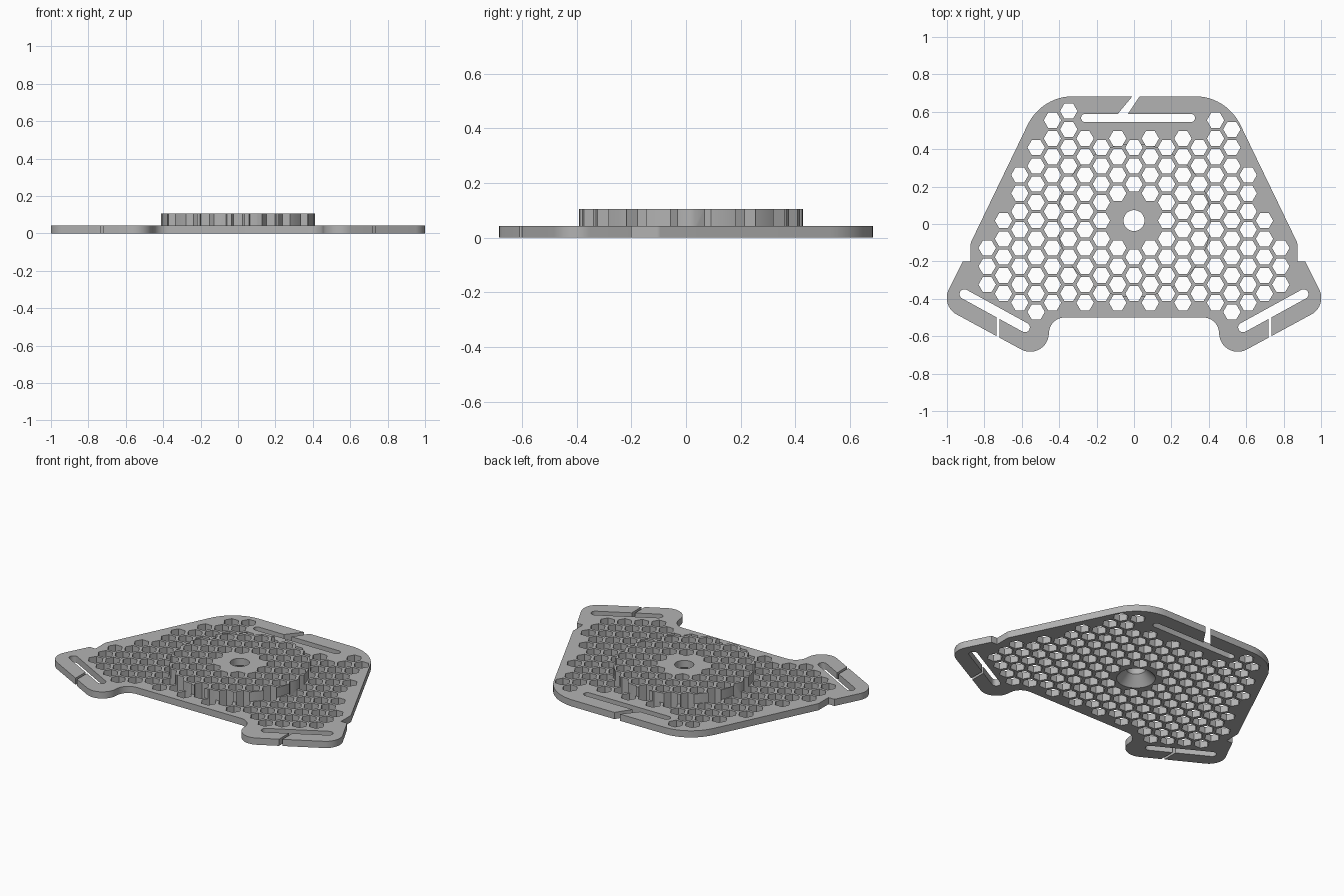
import bpy, bmesh, math
from mathutils import Vector

old = bpy.data.objects.get("Cube")
if old:
    bpy.data.objects.remove(old, do_unlink=True)

PLATE_TOP, HUB_TOP = 0.043, 0.105
CENTRE_Y = 0.018

gray = bpy.data.materials.new("plain_gray")
gray.use_nodes = True
gray.diffuse_color = (0.45, 0.45, 0.45, 1)
gray.node_tree.nodes["Principled BSDF"].inputs["Base Color"].default_value = (0.45, 0.45, 0.45, 1)


def loft(bm, rings):
    """Closed solid through rings of (outline points, height)."""
    loops = [[bm.verts.new((p[0], p[1], z)) for p in pts] for pts, z in rings]
    for a, b in zip(loops, loops[1:]):
        for i in range(len(a)):
            j = (i + 1) % len(a)
            bm.faces.new((a[i], a[j], b[j], b[i]))
    bm.faces.new(loops[0][::-1])
    bm.faces.new(loops[-1])


def make_object(name, solids):
    bm = bmesh.new()
    for rings in solids:
        loft(bm, rings)
    bmesh.ops.recalc_face_normals(bm, faces=bm.faces)
    mesh = bpy.data.meshes.new(name)
    bm.to_mesh(mesh)
    bm.free()
    mesh.materials.append(gray)
    ob = bpy.data.objects.new(name, mesh)
    bpy.context.collection.objects.link(ob)
    return ob


def through(pts):
    return [(pts, -0.05), (pts, 0.2)]


def ring(x, y, r, n):
    return [(x + r * math.cos(math.tau * i / n), y + r * math.sin(math.tau * i / n)) for i in range(n)]


def rounded(corners, steps=12):
    """Outline with every (x, y, radius) corner filleted."""
    out = []
    for i, (x, y, r) in enumerate(corners):
        p = Vector((x, y))
        if r == 0:
            out.append(p)
            continue
        a = (Vector(corners[i - 1][:2]) - p).normalized()
        b = (Vector(corners[(i + 1) % len(corners)][:2]) - p).normalized()
        half = a.angle(b) / 2
        mid = p + (a + b).normalized() * (r / math.sin(half))
        t = r / math.tan(half)
        u, v = p + a * t - mid, p + b * t - mid
        sweep = u.angle_signed(v)
        for k in range(steps + 1):
            ang = -sweep * k / steps
            c, s = math.cos(ang), math.sin(ang)
            out.append(mid + Vector((u.x * c - u.y * s, u.x * s + u.y * c)))
    return out


def capsule(a, b, r, n=10):
    """Slot outline with round ends at a and b."""
    base = math.atan2(b[1] - a[1], b[0] - a[0])
    pts = []
    for (x, y), start in ((b, base - math.pi / 2), (a, base + math.pi / 2)):
        for k in range(n + 1):
            ang = start + math.pi * k / n
            pts.append((x + r * math.cos(ang), y + r * math.sin(ang)))
    return pts


def boolean(target, tool, operation):
    mod = target.modifiers.new(tool.name, 'BOOLEAN')
    mod.object, mod.operation, mod.solver = tool, operation, 'EXACT'


# Plate outline: right half mirrored to the other side
half = [(0.455, -0.5, 0.085), (0.455, -0.751, 0.1), (1.034, -0.437, 0.1), (0.915, -0.2, 0),
        (0.873, -0.2, 0), (0.873, -0.1, 0.03), (0.495, 0.683, 0.27)]
outline = rounded(half + [(-x, y, r) for x, y, r in reversed(half)])
plate = make_object("honeycomb_plate", [[(outline, 0), (outline, PLATE_TOP)]])

# Raised round hub
disc = ring(0, CENTRE_Y, 0.411, 96)
hub = make_object("round_hub", [[(disc, 0.02), (disc, HUB_TOP)]])

# Honeycomb holes: lowest and highest row for each column distance
COL, ROW, HEX_R = 0.0872, 0.0976, 0.0465
rows = {9: (-3.5, -1.5), 8: (-4, 0), 7: (-4.5, 2.5), 6: (-5, 4), 5: (-4.5, 5.5)}
holes = []
for col in range(-9, 10):
    low, high = rows.get(abs(col), (-4.5, 4.5) if col % 2 else (-4, 4))
    high = {-4: 6, 6: 5}.get(col, high)
    for k in range(int(high - low) + 1):
        x, y = col * COL, (low + k) * ROW
        if math.hypot(x, y) > 0.15:
            holes.append(through(ring(x, CENTRE_Y + y, HEX_R, 6)))

# Central countersunk bore
holes.append([(ring(0, CENTRE_Y, r, 48), z) for r, z in ((0.118, -0.005), (0.056, 0.06), (0.056, 0.2))])

# Strap slots and the slits that open them
slots = [through(capsule((-0.261, 0.567), (0.304, 0.567), 0.022))]
slits = [through([(-0.098, 0.575), (-0.042, 0.575), (0.042, 0.7), (0.006, 0.7)])]
for s in (1, -1):
    slots.append(through(capsule((s * 0.907, -0.375), (s * 0.583, -0.553), 0.026)))
    x0, x1 = s * 0.718, s * 0.735
    slits.append(through([(x0, -0.7), (x1, -0.7), (x1, -0.475), (x0, -0.475)]))

tools = [hub]
boolean(plate, hub, 'UNION')
for name, solids in (("hole_cutter", holes), ("slot_cutter", slots), ("slit_cutter", slits)):
    cutter = make_object(name, solids)
    cutter.hide_render = True
    boolean(plate, cutter, 'DIFFERENCE')
    tools.append(cutter)

# Bake the cuts and drop the helpers
bpy.context.view_layer.update()
final = bpy.data.meshes.new_from_object(plate.evaluated_get(bpy.context.evaluated_depsgraph_get()))
plate.modifiers.clear()
plate.data = final
final.materials.clear()
final.materials.append(gray)
for face in final.polygons:
    face.material_index = 0
for ob in tools:
    bpy.data.objects.remove(ob, do_unlink=True)

bpy.ops.object.select_all(action='DESELECT')
plate.select_set(True)
bpy.context.view_layer.objects.active = plate
bpy.ops.object.shade_smooth_by_angle(angle=math.radians(30))
